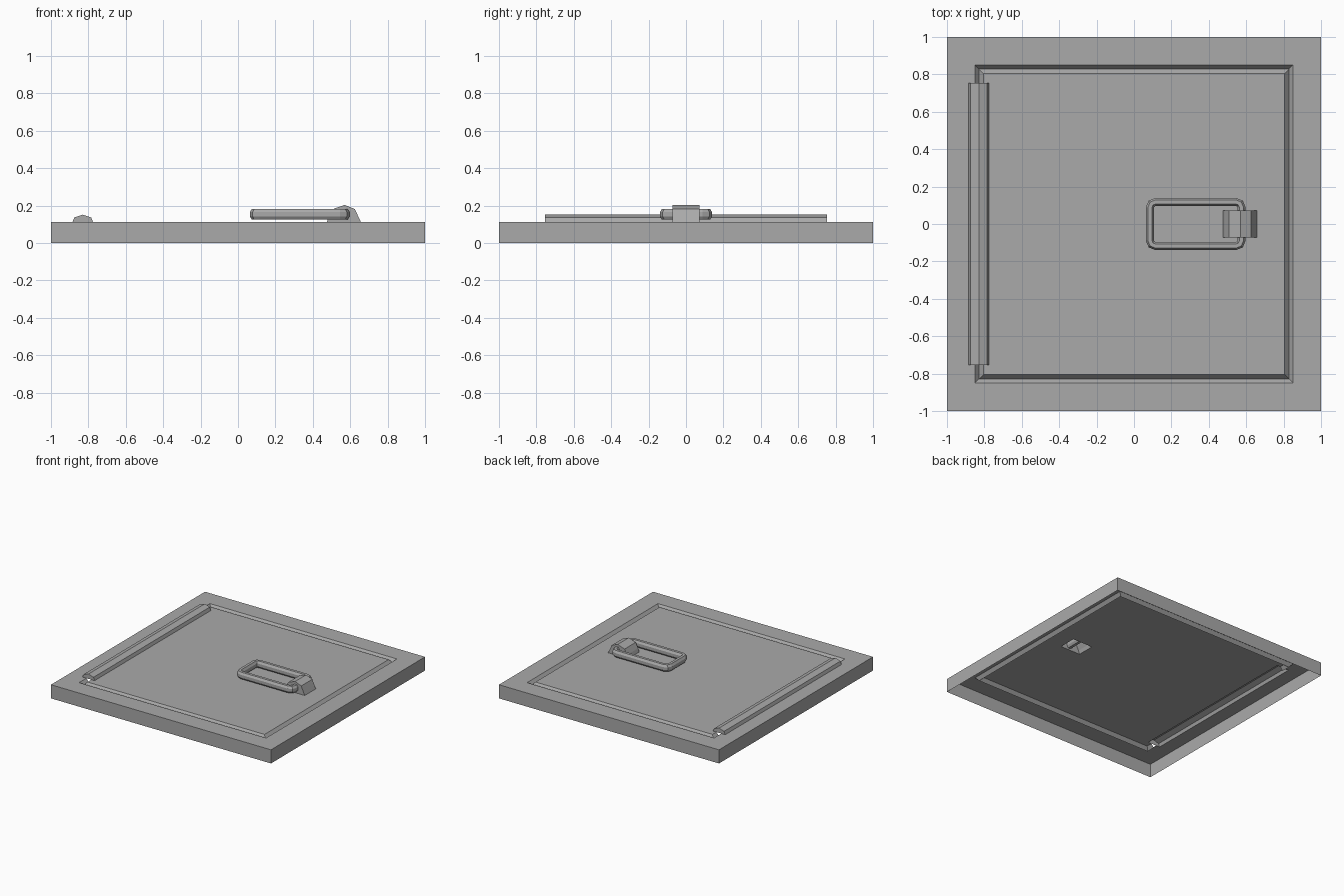
import bpy
import bmesh

cube = bpy.data.objects.get("Cube")
if cube:
    bpy.data.objects.remove(cube, do_unlink=True)

TOP = 0.112

grey = bpy.data.materials.new("plain grey")
grey.use_nodes = True
COLOUR = (0.4, 0.4, 0.4, 1)
grey.diffuse_color = COLOUR
grey.node_tree.nodes["Principled BSDF"].inputs["Base Color"].default_value = COLOUR


def finish(bm, name):
    mesh = bpy.data.meshes.new(name)
    bm.to_mesh(mesh)
    bm.free()
    mesh.materials.append(grey)
    obj = bpy.data.objects.new(name, mesh)
    bpy.context.collection.objects.link(obj)
    return obj


def bridge(bm, a, b):
    for i in range(len(a)):
        j = (i + 1) % len(a)
        bm.faces.new((a[i], a[j], b[j], b[i]))


def extrude_profile(name, profile, half):
    """Extrude an xz profile along y, leaving the underside open."""
    bm = bmesh.new()
    front, back = [[bm.verts.new((x, y, z)) for x, z in profile]
                   for y in (-half, half)]
    for i in range(len(profile) - 1):
        bm.faces.new((front[i], back[i], back[i + 1], front[i + 1]))
    bm.faces.new(front)
    bm.faces.new(back[::-1])
    return finish(bm, name)


hinge_profile = [(-0.885, TOP), (-0.875, 0.137), (-0.83, 0.152),
                 (-0.785, 0.137), (-0.775, TOP)]
latch_profile = [(0.475, TOP), (0.485, 0.14), (0.508, 0.182), (0.57, 0.204),
                 (0.625, 0.182), (0.657, TOP)]
HINGE_HALF, LATCH_HALF = 0.755, 0.072

# Hatch panel: open-bottomed slab with a square V groove
bm = bmesh.new()
loops = []
for r, z in [(1, 0), (1, TOP), (0.85, TOP), (0.828, 0.085), (0.805, TOP)]:
    loops.append([bm.verts.new((sx * r, sy * r, z))
                  for sx, sy in ((-1, -1), (1, -1), (1, 1), (-1, 1))])
for a, b in zip(loops, loops[1:]):
    bridge(bm, a, b)
bm.faces.new(loops[-1])

# Openings in the panel beneath the hinge and the latch
for profile, half in ((hinge_profile, HINGE_HALF), (latch_profile, LATCH_HALF)):
    x0, x1 = profile[0][0], profile[-1][0]
    for co, no in (((x0, 0, 0), (1, 0, 0)), ((x1, 0, 0), (1, 0, 0)),
                   ((0, -half, 0), (0, 1, 0)), ((0, half, 0), (0, 1, 0))):
        bmesh.ops.bisect_plane(bm, geom=bm.verts[:] + bm.edges[:] + bm.faces[:],
                               plane_co=co, plane_no=no)
    inside = []
    for f in bm.faces:
        c = f.calc_center_median()
        if x0 < c.x < x1 and abs(c.y) < half:
            inside.append(f)
    bmesh.ops.delete(bm, geom=inside, context='FACES')
finish(bm, "hatch_panel")

# Hinge bar and latch bracket
extrude_profile("hinge_bar", hinge_profile, HINGE_HALF)
extrude_profile("latch_bracket", latch_profile, LATCH_HALF)

# Pull handle: faceted ring with chamfered corners
CX, CZ, HX, HY, CORNER = 0.33, 0.154, 0.245, 0.118, 0.03
section = [(0.022, -0.011), (0.022, 0.011), (0.011, 0.028), (-0.011, 0.028),
           (-0.022, 0.011), (-0.022, -0.011), (-0.011, -0.028), (0.011, -0.028)]
bm = bmesh.new()
rings = []
for off, dz in section:
    ring = []
    rad = CORNER + off
    for sx, sy in ((1, 1), (-1, 1), (-1, -1), (1, -1)):
        corner = [(1, 0), (0.707, 0.707), (0, 1)]
        if sx * sy < 0:
            corner.reverse()
        for u, v in corner:
            ring.append(bm.verts.new((CX + sx * (HX - CORNER + rad * u),
                                      sy * (HY - CORNER + rad * v), CZ + dz)))
    rings.append(ring)
for i, ring in enumerate(rings):
    bridge(bm, ring, rings[(i + 1) % len(rings)])
bmesh.ops.recalc_face_normals(bm, faces=bm.faces[:])
finish(bm, "pull_handle")
